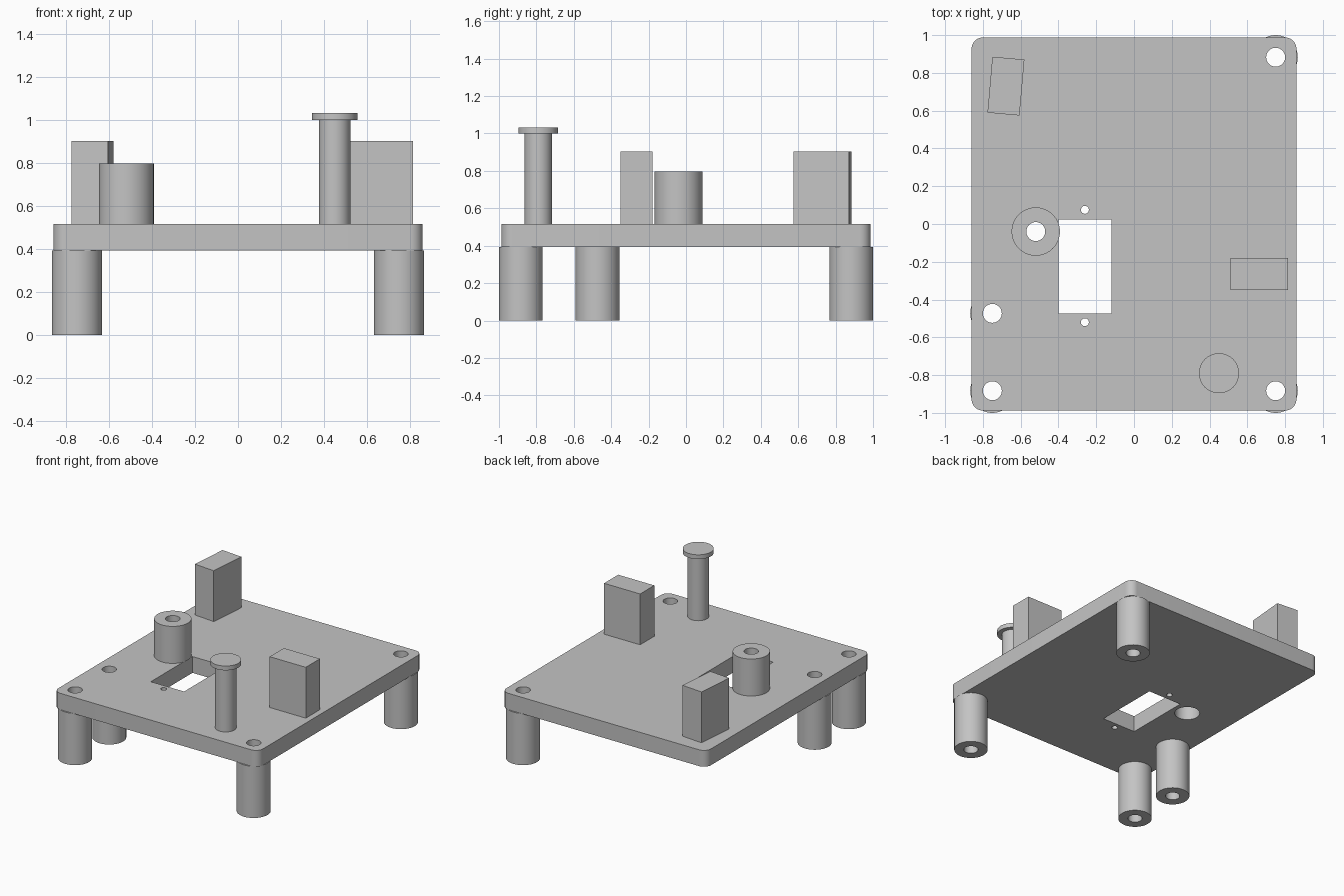
import bpy, bmesh
from math import sin, cos, pi, radians

if "Cube" in bpy.data.objects:
    bpy.data.objects.remove(bpy.data.objects["Cube"])

grey = bpy.data.materials.new("light_grey")
grey.use_nodes = True
colour = (0.55, 0.55, 0.55, 1)
grey.diffuse_color = colour
grey.node_tree.nodes["Principled BSDF"].inputs["Base Color"].default_value = colour


def circle(x, y, r, n=64):
    return [(x + r * cos(2 * pi * i / n), y + r * sin(2 * pi * i / n)) for i in range(n)]


def rectangle(x, y, w, d, turn=0):
    c, s = cos(radians(turn)), sin(radians(turn))
    corners = [(-w / 2, -d / 2), (w / 2, -d / 2), (w / 2, d / 2), (-w / 2, d / 2)]
    return [(x + c * u - s * v, y + s * u + c * v) for u, v in corners]


def rounded_rectangle(w, d, r, n=10):
    points = []
    for k, (sx, sy) in enumerate([(1, 1), (-1, 1), (-1, -1), (1, -1)]):
        for i in range(n + 1):
            a = pi / 2 * (k + i / n)
            points.append((sx * (w / 2 - r) + r * cos(a), sy * (d / 2 - r) + r * sin(a)))
    return points


def slab(name, z0, z1, *loops):
    """Extrude an outline, with any further loops as through holes."""
    curve = bpy.data.curves.new(name, "CURVE")
    curve.dimensions = "2D"
    curve.fill_mode = "BOTH"
    curve.extrude = (z1 - z0) / 2
    for loop in loops:
        spline = curve.splines.new("POLY")
        spline.points.add(len(loop) - 1)
        for point, (x, y) in zip(spline.points, loop):
            point.co = (x, y, 0, 1)
        spline.use_cyclic_u = True
    source = bpy.data.objects.new(name + "_outline", curve)
    bpy.context.collection.objects.link(source)
    bpy.context.view_layer.update()
    mesh = bpy.data.meshes.new_from_object(source.evaluated_get(bpy.context.evaluated_depsgraph_get()))
    bpy.data.objects.remove(source)
    bm = bmesh.new()
    bm.from_mesh(mesh)
    bmesh.ops.remove_doubles(bm, verts=bm.verts, dist=0.0001)
    bmesh.ops.recalc_face_normals(bm, faces=bm.faces)
    bmesh.ops.translate(bm, verts=bm.verts, vec=(0, 0, (z0 + z1) / 2))
    bm.to_mesh(mesh)
    bm.free()
    mesh.name = name
    mesh.materials.clear()
    mesh.materials.append(grey)
    obj = bpy.data.objects.new(name, mesh)
    bpy.context.collection.objects.link(obj)
    bpy.ops.object.select_all(action="DESELECT")
    obj.select_set(True)
    bpy.context.view_layer.objects.active = obj
    bpy.ops.object.shade_smooth_by_angle(angle=radians(30))
    return obj


BOTTOM, TOP = 0.393, 0.517
HOLE = 0.05
legs = {"back_left_leg": (0.75, 0.883), "front_left_leg": (0.75, -0.883),
        "front_right_leg": (-0.75, -0.883), "middle_right_leg": (-0.75, -0.473)}
boss = (-0.52, -0.04)

# Base plate with screw holes, window and boss bore
slab("base_plate", BOTTOM, TOP, rounded_rectangle(1.72, 1.975, 0.06),
     *[circle(x, y, HOLE) for x, y in legs.values()],
     circle(*boss, 0.088),
     rectangle(-0.26, -0.225, 0.28, 0.5),
     circle(-0.26, 0.075, 0.021, 32), circle(-0.26, -0.52, 0.021, 32))

# Hollow legs
for name, (x, y) in legs.items():
    slab(name, 0, BOTTOM, circle(x, y, 0.117), circle(x, y, HOLE))

# Boss, counterbored from below
slab("boss_lower", TOP, 0.62, circle(*boss, 0.128), circle(*boss, 0.088))
slab("boss_upper", 0.62, 0.798, circle(*boss, 0.128), circle(*boss, HOLE))

# Pin with a flat head
slab("pin_shaft", TOP, 1.0, circle(0.45, -0.79, 0.073))
slab("pin_head", 1.0, 1.033, circle(0.45, -0.79, 0.106))

# Support blocks
slab("left_block", TOP, 0.903, rectangle(0.663, -0.265, 0.303, 0.17))
slab("right_block", TOP, 0.903, rectangle(-0.678, 0.73, 0.17, 0.297, -5))
